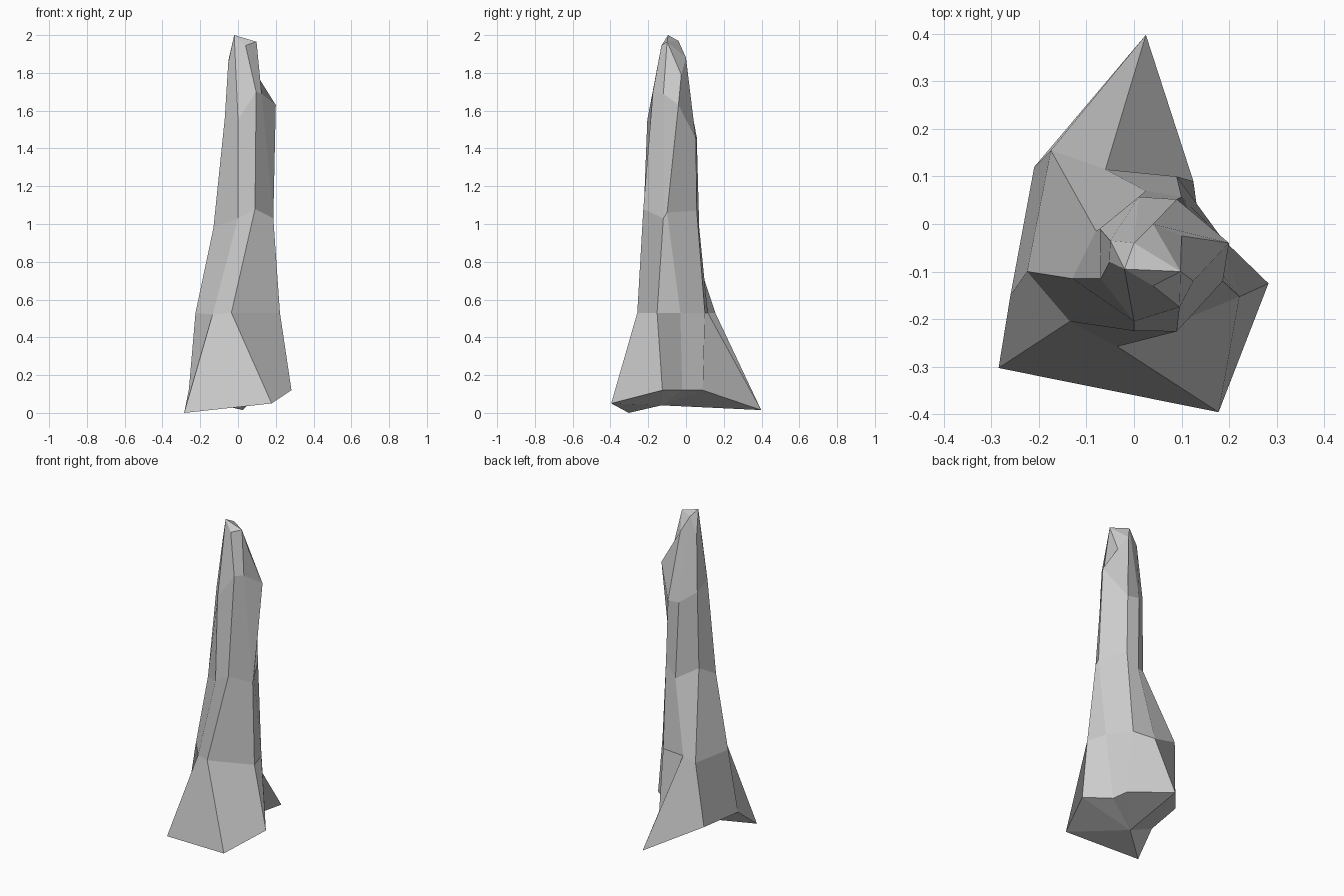
import bpy, bmesh

# Cross-sections from root flare to tip, eight corners each, from front left round to left
RINGS = [
    [(-.285, -.303, 0), (.178, -.396, .05), (.283, -.125, .12), (.14, -.02, .12),
     (.125, .09, .12), (.025, .398, .015), (-.21, .12, .12), (-.26, -.15, .125)],
    [(-.135, -.205, .52), (-.035, -.258, .53), (.222, -.153, .53), (.185, -.03, .53),
     (.09, .1, .53), (-.06, .115, .53), (-.175, .155, .53), (-.225, -.10, .53)],
    [(0, -.225, 1.03), (.09, -.226, 1.08), (.187, -.12, 1.03), (.182, -.1, 1.06),
     (.1, .057, 1.07), (.025, .07, .98), (-.08, -.015, 1.04), (-.13, -.115, .98)],
    [(0, -.205, 1.55), (.096, -.175, 1.7), (.125, -.12, 1.69), (.2, -.04, 1.63),
     (.09, .052, 1.45), (.01, .057, 1.46), (-.072, -.01, 1.52), (-.07, -.115, 1.56)],
    [(-.02, -.095, 2), (.04, -.13, 1.945), (.098, -.1, 1.965), (.1, -.025, 1.79),
     (.04, 0, 1.88), (0, -.04, 1.97), (-.05, -.035, 1.87), (-.052, -.08, 1.85)],
]
UNDERSIDE = (-.08, -.13, .04)
TIP_FACETS = [(0, 1, 2), (0, 2, 5), (2, 4, 5), (2, 3, 4), (0, 5, 6), (0, 6, 7)]


def loft(name, rings, base_point, tip_facets):
    """Skin a stack of equal-sided rings, fan the base and facet the tip."""
    bm = bmesh.new()
    loops = [[bm.verts.new(p) for p in ring] for ring in rings]
    n = len(loops[0])
    for low, high in zip(loops, loops[1:]):
        for i in range(n):
            j = (i + 1) % n
            bm.faces.new((low[i], low[j], high[j], high[i]))
    # Underside fan
    centre = bm.verts.new(base_point)
    for i in range(n):
        bm.faces.new((loops[0][(i + 1) % n], loops[0][i], centre))
    # Broken tip
    for facet in tip_facets:
        bm.faces.new([loops[-1][i] for i in facet])
    bmesh.ops.recalc_face_normals(bm, faces=bm.faces)
    mesh = bpy.data.meshes.new(name)
    bm.to_mesh(mesh)
    bm.free()
    obj = bpy.data.objects.new(name, mesh)
    bpy.context.collection.objects.link(obj)
    return obj


# Faceted trunk with spreading base
loft("trunk", RINGS, UNDERSIDE, TIP_FACETS)
